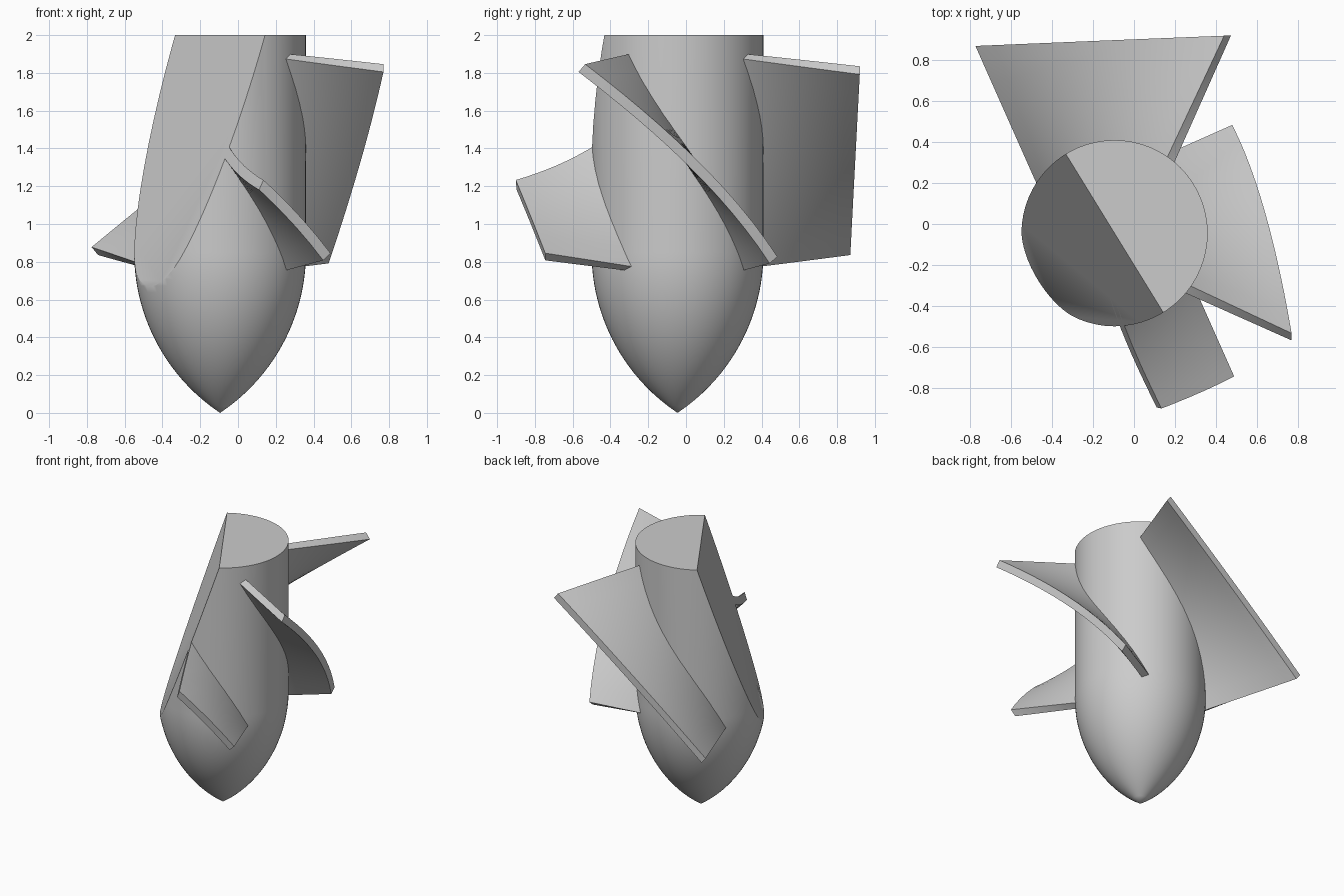
import bpy, bmesh, math
from mathutils import Vector, Matrix

cube = bpy.data.objects.get("Cube")
if cube:
    bpy.data.objects.remove(cube, do_unlink=True)

AXIS = Vector((-0.095, -0.045, 0))     # centre line of the body
RADIUS, NOSE, HEIGHT = 0.455, 0.85, 2.0
HALF_THICK = 0.027

grey = bpy.data.materials.new("plain_grey")
grey.use_nodes = True
colour = (0.6, 0.6, 0.6, 1)
grey.diffuse_color = colour
grey.node_tree.nodes["Principled BSDF"].inputs["Base Color"].default_value = colour


def finish(bm, name):
    """Slice off the slanted side, close the cut and make the object."""
    geom = bm.verts[:] + bm.edges[:] + bm.faces[:]
    cut = bmesh.ops.bisect_plane(
        bm, geom=geom, dist=1e-5, plane_co=AXIS + Vector((0, 0, HEIGHT)),
        plane_no=Vector((-0.852, -0.524, 0.33)).normalized(), clear_outer=True)
    edges = [e for e in cut["geom_cut"]
             if isinstance(e, bmesh.types.BMEdge) and e.is_boundary]
    if edges:
        bmesh.ops.edgenet_fill(bm, edges=edges)
    bmesh.ops.recalc_face_normals(bm, faces=bm.faces[:])
    mesh = bpy.data.meshes.new(name)
    bm.to_mesh(mesh)
    bm.free()
    mesh.materials.append(grey)
    obj = bpy.data.objects.new(name, mesh)
    bpy.context.collection.objects.link(obj)
    bpy.ops.object.select_all(action='DESELECT')
    obj.select_set(True)
    bpy.context.view_layer.objects.active = obj
    bpy.ops.object.shade_smooth_by_angle(angle=math.radians(30))


# Body: pointed nose running into a straight cylinder
def build_body(sides=64, steps=24):
    rho = (RADIUS ** 2 + NOSE ** 2) / (2 * RADIUS)
    bm = bmesh.new()
    rings = []
    heights = [NOSE * i / steps for i in range(1, steps + 1)] + [HEIGHT]
    for z in heights:
        r = math.sqrt(rho ** 2 - max(NOSE - z, 0) ** 2) + RADIUS - rho
        rings.append([bm.verts.new(AXIS + Vector((
            r * math.cos(math.tau * k / sides),
            r * math.sin(math.tau * k / sides), z))) for k in range(sides)])
    tip = bm.verts.new(AXIS)
    for k in range(sides):
        n = (k + 1) % sides
        bm.faces.new((tip, rings[0][n], rings[0][k]))
        for low, high in zip(rings, rings[1:]):
            bm.faces.new((low[k], low[n], high[n], high[k]))
    bm.faces.new(rings[-1])
    finish(bm, "body")


# Blade: twisted plate that widens away from the body
def build_blade(name, turn, reach_low, reach_high, bulge=0.0):
    bm = bmesh.new()
    bmesh.ops.create_cube(bm, size=2)
    bmesh.ops.subdivide_edges(bm, edges=bm.edges[:], cuts=11, use_grid_fill=True)
    spin = Matrix.Rotation(math.radians(turn), 3, 'Z')
    for v in bm.verts:
        t, f, side = (v.co.x + 1) / 2, (v.co.y + 1) / 2, v.co.z
        reach = reach_low + (reach_high - reach_low) * t + 4 * bulge * t * (1 - t)
        u = 0.15 + (reach - 0.15) * f
        low = Vector((-0.365 - 0.455 * (u - 0.26), u, 0.765 + 0.14 * (u - 0.26)))
        high = Vector((0.28 + 0.457 * (u - 0.37), u, 1.885 - 0.12 * (u - 0.37)))
        chord = high - low
        normal = Vector((-chord.z, 0, chord.x)).normalized()
        point = low.lerp(high, t) + normal * side * HALF_THICK
        v.co = AXIS + spin @ point
    finish(bm, name)


build_body()
build_blade("back_blade", 0, 0.915, 0.965)
build_blade("left_blade", -90, 0.575, 0.865, 0.02)
build_blade("front_blade", 180, 0.70, 1.12)
